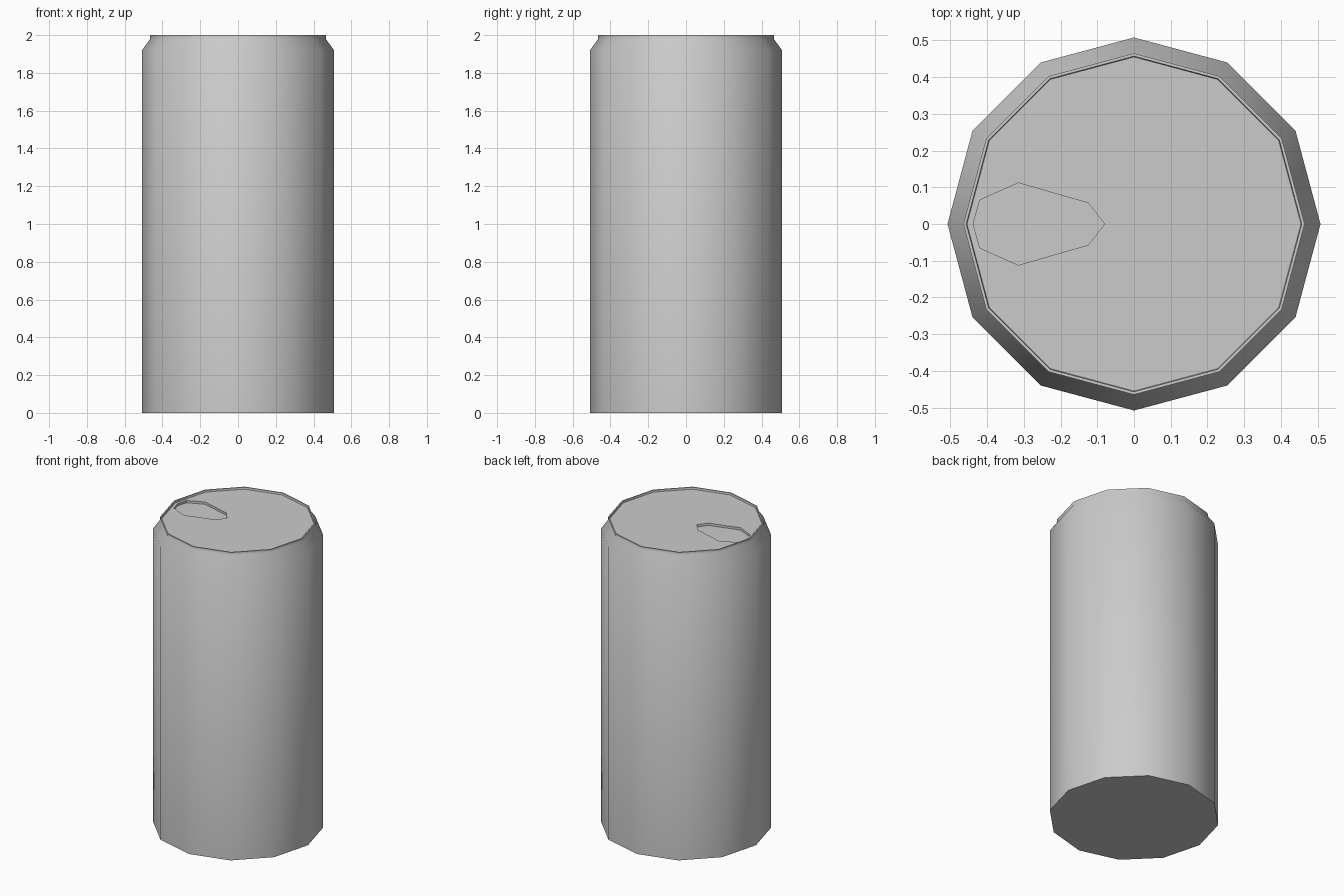
import bpy, bmesh
from math import cos, sin, radians

if "Cube" in bpy.data.objects:
    bpy.data.objects.remove(bpy.data.objects["Cube"])

SIDES = 12
LID_Z, LID_R = 1.988, 0.455
bm = bmesh.new()


def ring(r, z):
    return [bm.verts.new((r * cos(radians(360 * i / SIDES)),
                          r * sin(radians(360 * i / SIDES)), z)) for i in range(SIDES)]


def bridge(a, b):
    n = len(a)
    for i in range(n):
        j = (i + 1) % n
        bm.faces.new((a[i], a[j], b[j], b[i]))


# Base, wall, shoulder, rim and the step down to the lid
profile = [(0.508, 0), (0.508, 1.92), (0.465, 1.98), (0.465, 2.0),
           (0.457, 2.0), (LID_R, LID_Z)]
rings = [ring(r, z) for r, z in profile]
for a, b in zip(rings, rings[1:]):
    bridge(a, b)
bm.faces.new(rings[0][::-1])

# Drinking opening: half outline from inner tip to outer end, mirrored in y
half = [(-0.08, 0), (-0.125, 0.057), (-0.315, 0.112), (-0.42, 0.065), (-0.438, 0)]
outline = half + [(x, -y) for x, y in half[-2:0:-1]]
top = [bm.verts.new((x, y, LID_Z)) for x, y in outline]
low = [bm.verts.new((x, y, LID_Z - 0.015)) for x, y in outline]
bridge(low, top)
bm.faces.new(low)

# Lid in two halves around the opening
lid = rings[-1]
bm.faces.new(lid[:7] + top[4::-1])
bm.faces.new(lid[6:] + [lid[0], top[0]] + top[:3:-1])

bmesh.ops.recalc_face_normals(bm, faces=bm.faces)
mesh = bpy.data.meshes.new("drink_can")
bm.to_mesh(mesh)
bm.free()
can = bpy.data.objects.new("drink_can", mesh)
bpy.context.collection.objects.link(can)

# Smooth wall and shoulder, crisp rim and base
bpy.context.view_layer.objects.active = can
can.select_set(True)
bpy.ops.object.shade_smooth_by_angle(angle=radians(45))
